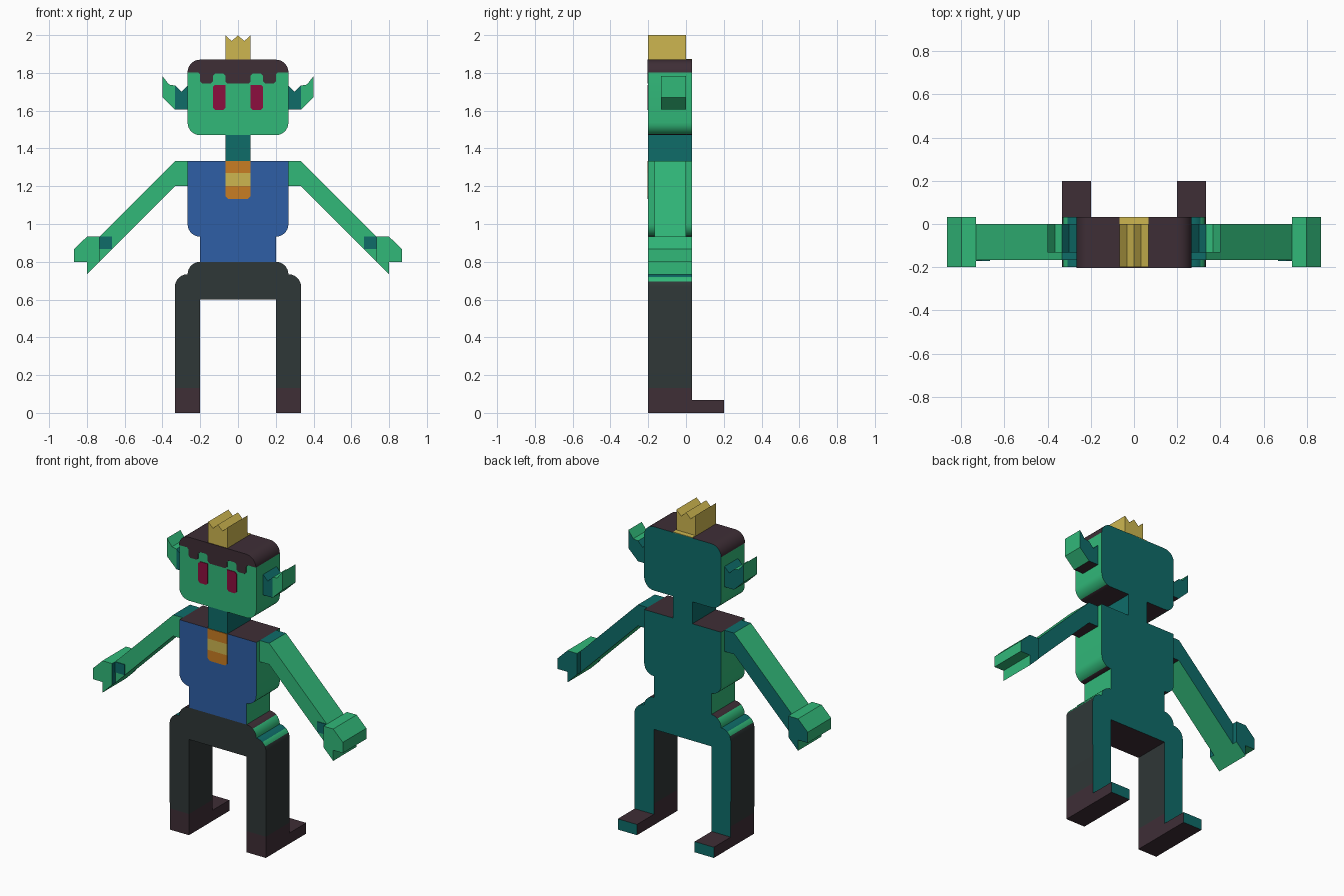
import bpy, bmesh, math

if "Cube" in bpy.data.objects:
    bpy.data.objects.remove(bpy.data.objects["Cube"])

def lin(c):
    c /= 255
    return c / 12.92 if c <= 0.04045 else ((c + 0.055) / 1.055) ** 2.4

PALETTE = {
    "green": (49, 184, 121), "teal": (14, 108, 105), "blue": (46, 94, 166),
    "charcoal": (47, 55, 55), "brown": (62, 46, 54), "gold": (205, 182, 80),
    "orange": (200, 125, 35), "crimson": (140, 15, 62),
}
MATS = {}
for key, rgb in PALETTE.items():
    MATS[key] = bpy.data.materials.new(key)
    MATS[key].diffuse_color = (*[lin(c) for c in rgb], 1)

FRONT, BACK = -0.2, 0.033

def arc(cx, cz, a0, a1, r=0.067, n=7):
    return [(cx + r * math.cos(math.radians(a0 + (a1 - a0) * i / n)),
             cz + r * math.sin(math.radians(a0 + (a1 - a0) * i / n))) for i in range(n + 1)]

def both(half):
    """Close a right-hand outline with its mirror image."""
    return half + [(-x, z) for x, z in reversed(half) if x > 1e-5]

def extrude(name, pts, y0, y1, rule, side=1, cut=None):
    """Extrude an x/z outline along y; rule(centre, normal) names each face's colour."""
    bm = bmesh.new()
    f = bm.faces.new([bm.verts.new((x * side, y0, z)) for x, z in pts])
    ext = bmesh.ops.extrude_face_region(bm, geom=[f], use_keep_orig=True)
    for v in ext["geom"]:
        if isinstance(v, bmesh.types.BMVert):
            v.co.y = y1
    if cut:
        bmesh.ops.bisect_plane(bm, geom=bm.verts[:] + bm.edges[:] + bm.faces[:],
                               plane_co=(0, 0, cut), plane_no=(0, 0, 1))
    bmesh.ops.recalc_face_normals(bm, faces=bm.faces[:])
    bm.normal_update()
    keys = list(PALETTE)
    me = bpy.data.meshes.new(name)
    for k in keys:
        me.materials.append(MATS[k])
    for f in bm.faces:
        col = rule if isinstance(rule, str) else rule(f.calc_center_median(), f.normal)
        f.material_index = keys.index(col)
        f.smooth = True
    for e in bm.edges:
        e.smooth = len(e.link_faces) == 2 and e.calc_face_angle() < math.radians(30)
    bm.to_mesh(me)
    bm.free()
    ob = bpy.data.objects.new(name, me)
    bpy.context.collection.objects.link(ob)
    return ob

def rect(x0, x1, z0, z1):
    return [(x0, z0), (x1, z0), (x1, z1), (x0, z1)]

# Colour rules: teal back everywhere, brown flat tops and undersides
def head_rule(c, n):
    if n.y > 0.5: return "teal"
    if n.y < -0.5: return "green"
    return "brown" if c.z > 1.802 or n.z < -0.9 else "green"

def torso_rule(c, n):
    if n.y > 0.5: return "teal"
    if n.y < -0.5: return "blue"
    return "brown" if abs(n.z) > 0.85 else "green"

def pants_rule(c, n):
    if n.y > 0.5: return "teal"
    if c.z < 0.133 or n.z < -0.5: return "brown"
    if n.y < -0.5 or c.z < 0.69: return "charcoal"
    if n.z > 0.75: return "brown" if c.z > 0.75 else "teal"
    return "green"

def limb_rule(c, n):
    if n.y > 0.5: return "teal"
    if n.z > 0.9: return "teal"
    return "brown" if n.z < -0.9 else "green"

def hand_rule(c, n):
    return "teal" if n.y > 0.5 or abs(c.x) < 0.735 else "green"

def ear_rule(c, n):
    if n.y > 0.5: return "teal"
    if n.z < -0.9: return "brown"
    return "teal" if abs(c.x) < 0.335 else "green"

# Head
extrude("head", both(arc(0.2, 1.537, -90, 0) + arc(0.2, 1.803, 0, 90)), FRONT, BACK, head_rule)

# Hair fringe: plate on the face with hanging locks
def lock(x0, x1, z, c=0.012):
    return [(x0, z + c), (x0 + c, z), (x1 - c, z), (x1, z + c)]
fringe = ([(0, 1.743), (0.055, 1.743), (0.067, 1.755), (0.067, 1.785), (0.079, 1.797),
           (0.121, 1.797), (0.133, 1.785)] + lock(0.133, 0.2, 1.743)[0:]
          + [(0.2, 1.791), (0.21, 1.803)] + arc(0.2, 1.803, 0, 90))
extrude("hair_fringe", both(fringe), FRONT - 0.004, FRONT, "brown")

# Crown, and the gold strip behind it
extrude("crown", both([(0.067, 1.867), (0.067, 2.0), (0.033, 1.968), (0, 2.0)]), FRONT, 0, "gold")
extrude("crown_base", rect(-0.067, 0.067, 1.868, 1.873), 0, BACK, "gold")

# Neck, torso, pants
extrude("neck", rect(-0.067, 0.067, 1.333, 1.47), FRONT, BACK, "teal")
extrude("torso", both([(0.267, 1.333)] + arc(0.2, 1.0, 0, -90) + [(0.2, 0.8)]),
        FRONT, BACK, torso_rule)
extrude("pants", both(arc(0.2, 0.733, 90, 0) + arc(0.267, 0.667, 90, 0)[1:]
                      + [(0.333, 0), (0.2, 0), (0.2, 0.6)]), FRONT, BACK, pants_rule, cut=0.133)

# Neck tie in three bands
P = FRONT - 0.004
extrude("tie_top", rect(-0.067, 0.067, 1.27, 1.333), P, FRONT, "orange")
extrude("tie_middle", rect(-0.067, 0.067, 1.2, 1.27), P, FRONT, "gold")
extrude("tie_bottom", both([(0.067, 1.2), (0.067, 1.147), (0.053, 1.133)]), P, FRONT, "orange")

for s, tag in ((1, "right"), (-1, "left")):
    # Eye
    extrude("eye_" + tag, [(0.067, 1.615), (0.079, 1.603), (0.121, 1.603), (0.133, 1.615),
                           (0.133, 1.725), (0.121, 1.737), (0.067, 1.737)],
            P, FRONT, "crimson", s)
    # Ear: teal root and green outer flap
    extrude("ear_root_" + tag, [(0.267, 1.605), (0.333, 1.605), (0.333, 1.733),
                                (0.3, 1.7), (0.267, 1.733)], -0.133, 0,
            lambda c, n: "brown" if n.z < -0.9 else "teal", s)
    extrude("ear_flap_" + tag, [(0.333, 1.605), (0.4, 1.67), (0.4, 1.783),
                                (0.365, 1.738), (0.333, 1.733)], -0.133, 0, ear_rule, s)
    # Arm, wrist patch and hand
    extrude("arm_" + tag, [(0.267, 1.333), (0.333, 1.333), (0.733, 0.933), (0.733, 0.8),
                           (0.333, 1.2), (0.267, 1.2)], -0.167, 0, limb_rule, s)
    extrude("wrist_" + tag, rect(0.667, 0.733, 0.867, 0.933), -0.171, -0.167, "teal", s)
    extrude("hand_" + tag, [(0.733, 0.933), (0.8, 0.933), (0.867, 0.867), (0.867, 0.8),
                            (0.8, 0.8), (0.8, 0.733), (0.733, 0.8)], FRONT, BACK, hand_rule, s)
    # Foot
    extrude("foot_" + tag, rect(0.2, 0.333, 0, 0.067), BACK, 0.2,
            lambda c, n: "teal" if n.y > 0.5 else "brown", s)

for m in bpy.data.materials:
    if m.users and not m.is_grease_pencil:
        m.use_nodes = True
        m.node_tree.nodes["Principled BSDF"].inputs["Base Color"].default_value = m.diffuse_color
